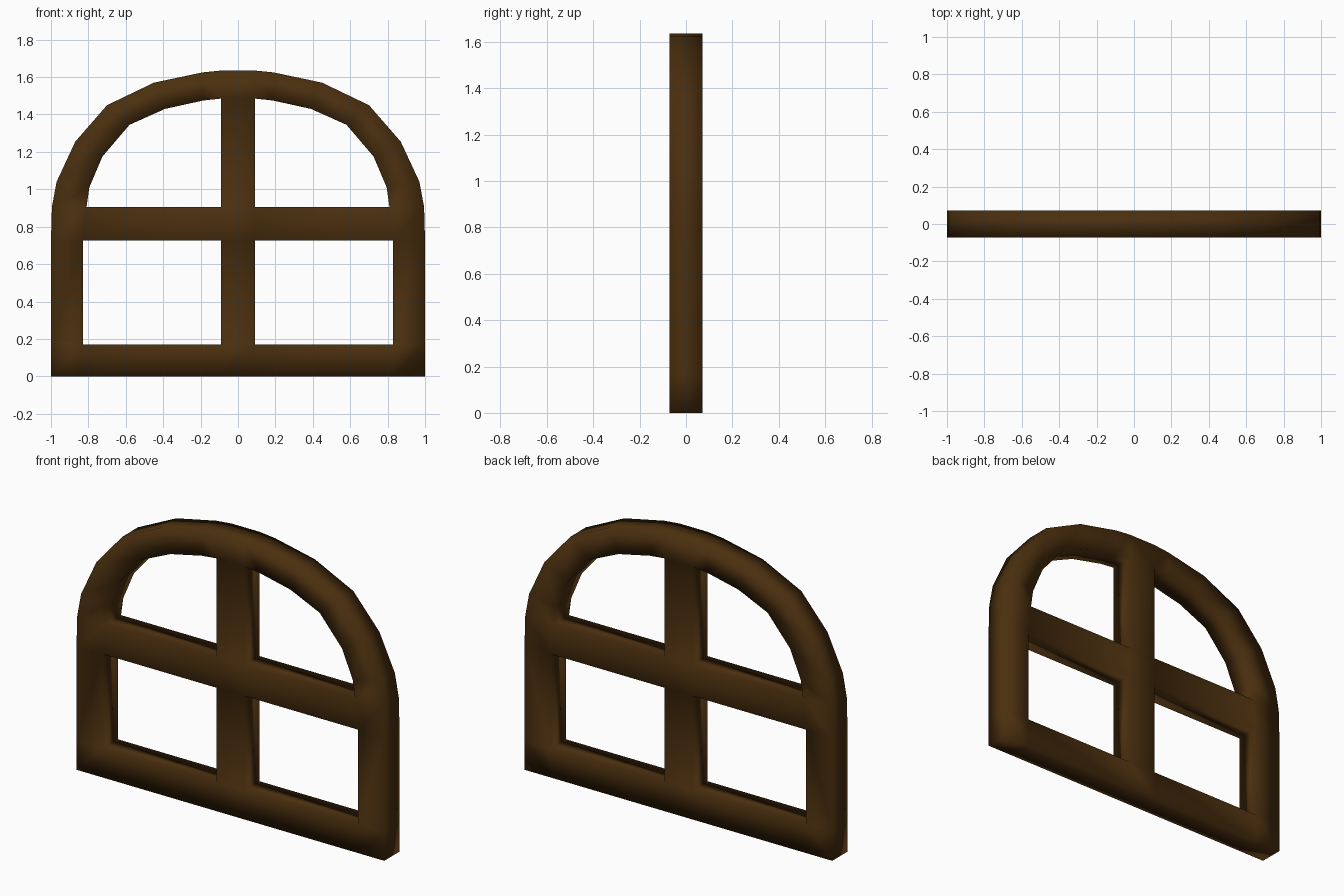
import bpy, bmesh

if "Cube" in bpy.data.objects:
    bpy.data.objects.remove(bpy.data.objects["Cube"])

wood = bpy.data.materials.new("dark brown wood")
wood.diffuse_color = (0.068, 0.028, 0.0045, 1)
wood.use_nodes = True
wood.node_tree.nodes["Principled BSDF"].inputs["Base Color"].default_value = wood.diffuse_color

# Left half of the frame: outer and inner outline, from bottom to top
outer = [(-1, 0), (-1, .17), (-1, .725), (-.995, .905), (-.97, 1.04), (-.87, 1.255),
         (-.70, 1.45), (-.45, 1.57), (-.19, 1.625), (-.09, 1.635)]
inner = [(-.83, 0), (-.83, .17), (-.83, .725), (-.81, .905), (-.795, 1.01), (-.725, 1.175),
         (-.58, 1.345), (-.39, 1.43), (-.185, 1.475), (-.09, 1.485)]
post = .09

bm = bmesh.new()


def face(points):
    bm.faces.new([bm.verts.new((x, 0, z)) for x, z in points])


def mirrored(points):
    face(points)
    face([(-x, z) for x, z in reversed(points)])


# Arched surround
for i in range(len(outer) - 1):
    mirrored([outer[i], inner[i], inner[i + 1], outer[i + 1]])

# Sill and cross bar
for lo, hi in ((0, 1), (2, 3)):
    mirrored([inner[lo], (-post, inner[lo][1]), (-post, inner[hi][1]), inner[hi]])

# Centre post
heights = [0, .17, .725, .905, 1.485, 1.635]
for a, b in zip(heights, heights[1:]):
    face([(-post, a), (post, a), (post, b), (-post, b)])

bmesh.ops.remove_doubles(bm, verts=bm.verts, dist=.0005)
bmesh.ops.recalc_face_normals(bm, faces=bm.faces)
for f in bm.faces:
    f.smooth = True

mesh = bpy.data.meshes.new("window_frame")
bm.to_mesh(mesh)
bm.free()
mesh.materials.append(wood)
frame = bpy.data.objects.new("window_frame", mesh)
bpy.context.collection.objects.link(frame)

# Frame thickness
solid = frame.modifiers.new("thickness", 'SOLIDIFY')
solid.thickness = .142
solid.offset = 0
